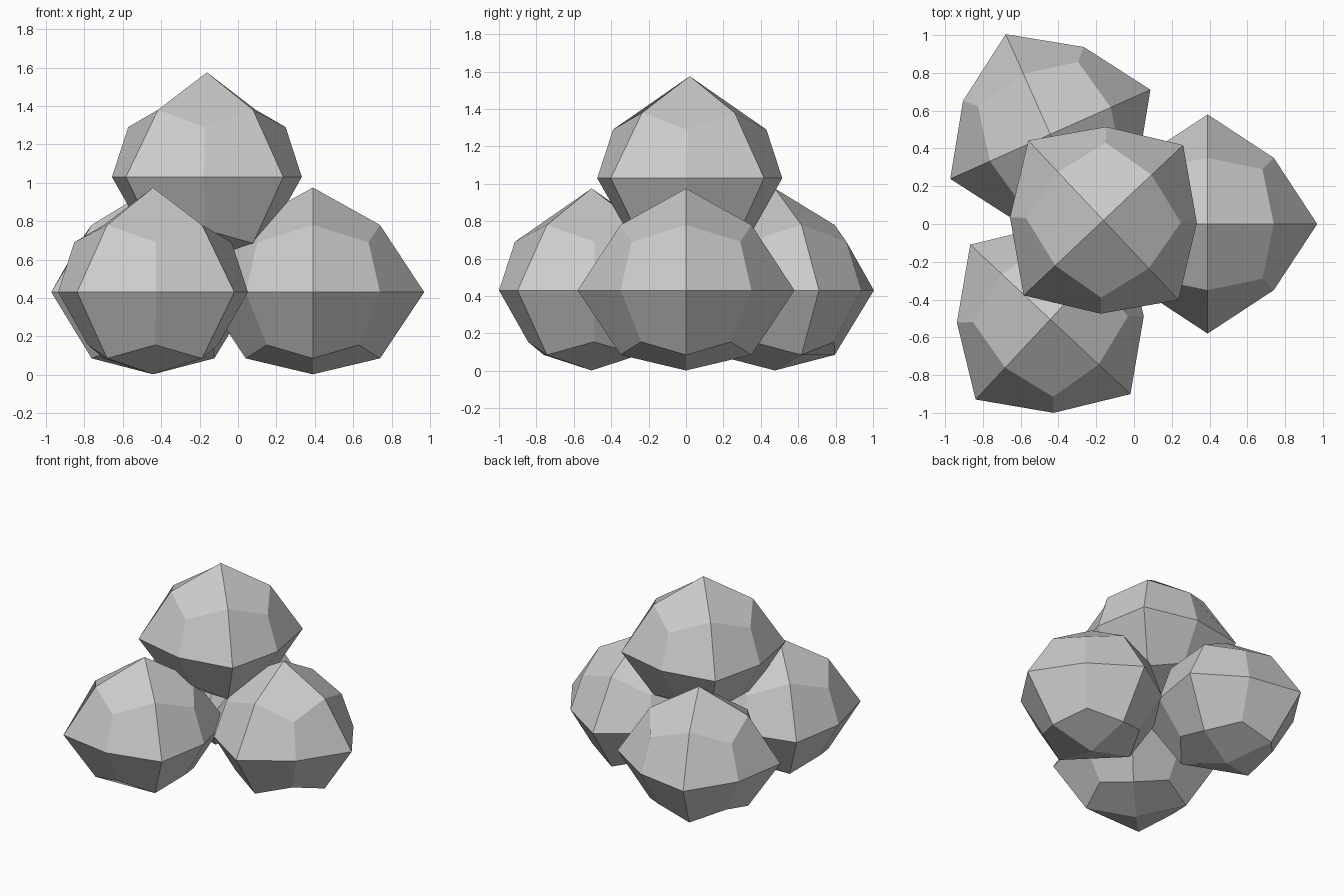
import bpy, bmesh
from math import radians
from mathutils import Vector

if "Cube" in bpy.data.objects:
    bpy.data.objects.remove(bpy.data.objects["Cube"])


def faceted_ball(name, location, turn):
    # Cube split once: face centres, edge middles and corners form three rings of vertices
    bm = bmesh.new()
    bmesh.ops.create_cube(bm, size=2)
    bmesh.ops.subdivide_edges(bm, edges=bm.edges[:], cuts=1, use_grid_fill=True)
    for v in bm.verts:
        d = Vector([round(c) for c in v.co])
        kind = sum(abs(c) for c in d)
        if kind == 1:      # points on the axes, flattened underneath
            r, up, down = 0.58, 0.545, 0.428
        elif kind == 2:    # bulged edge middles
            r, up, down = 0.35, 0.35, 0.345
        else:              # facet corners
            r, up, down = (0.29 if d.z > 0 else 0.24), 0.26, 0.275
        v.co = (d.x * r, d.y * r, d.z * (up if d.z > 0 else down))
    bmesh.ops.recalc_face_normals(bm, faces=bm.faces[:])
    mesh = bpy.data.meshes.new(name)
    bm.to_mesh(mesh)
    bm.free()
    ob = bpy.data.objects.new(name, mesh)
    ob.location = location
    ob.rotation_euler.z = radians(turn)
    bpy.context.collection.objects.link(ob)
    return ob


# Three stones on the ground and one resting on top
faceted_ball("right_stone", (0.39, 0, 0.43), 0)
faceted_ball("back_left_stone", (-0.443, 0.475, 0.43), 24)
faceted_ball("front_left_stone", (-0.443, -0.505, 0.43), 47)
faceted_ball("top_stone", (-0.162, 0.02, 1.03), 43.3)
